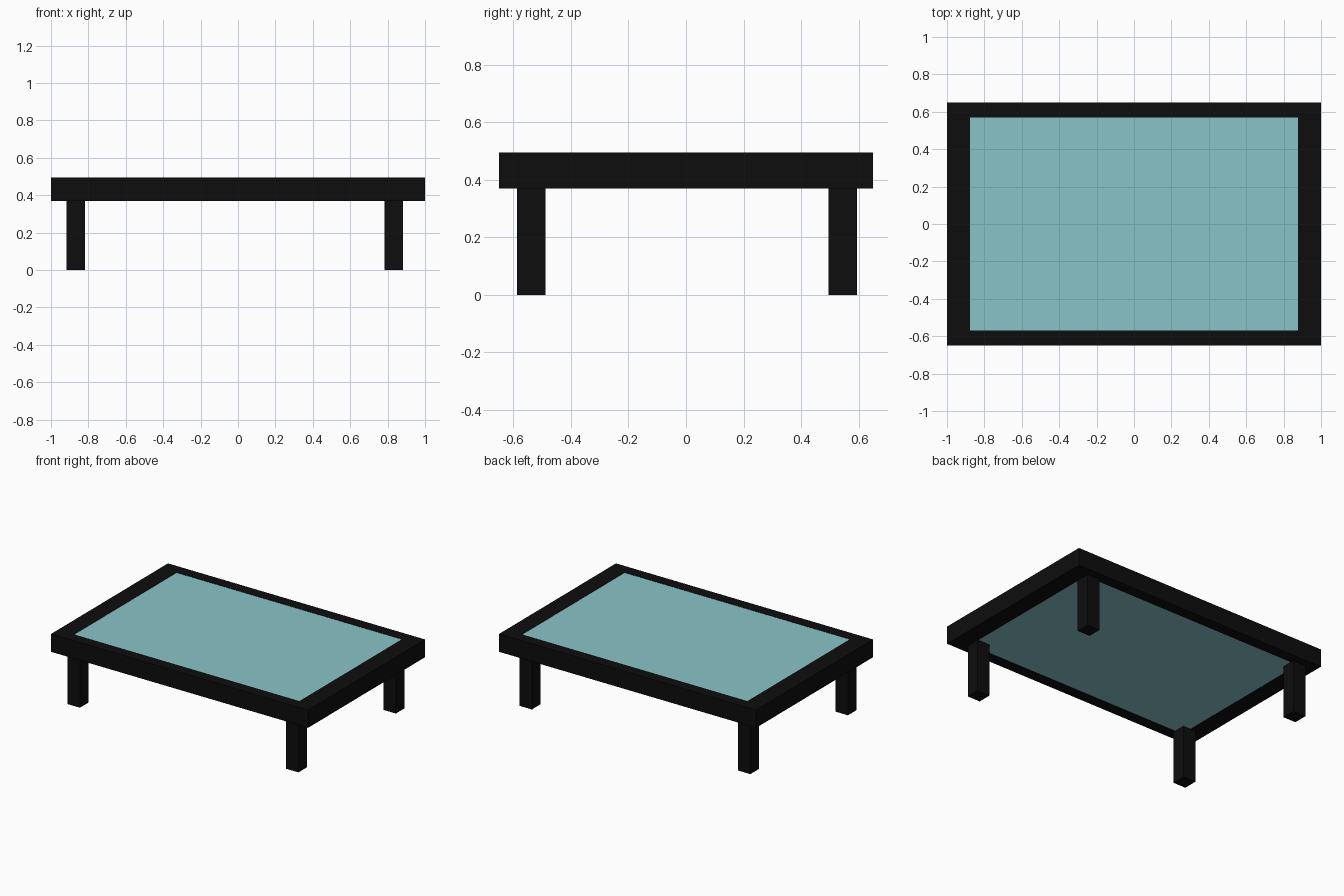
import bpy, bmesh
from mathutils import Vector

if "Cube" in bpy.data.objects:
    bpy.data.objects.remove(bpy.data.objects["Cube"])


def material(name, color):
    m = bpy.data.materials.new(name)
    m.diffuse_color = (*color, 1)
    m.use_nodes = True
    m.node_tree.nodes["Principled BSDF"].inputs["Base Color"].default_value = m.diffuse_color
    return m


def add_object(name, bm, mat):
    bmesh.ops.recalc_face_normals(bm, faces=bm.faces[:])
    mesh = bpy.data.meshes.new(name)
    bm.to_mesh(mesh)
    bm.free()
    mesh.materials.append(mat)
    obj = bpy.data.objects.new(name, mesh)
    bpy.context.collection.objects.link(obj)
    return obj


def box(name, lo, hi, mat):
    lo, hi = Vector(lo), Vector(hi)
    bm = bmesh.new()
    bmesh.ops.create_cube(bm, size=1)
    bmesh.ops.scale(bm, vec=hi - lo, verts=bm.verts)
    bmesh.ops.translate(bm, vec=(lo + hi) / 2, verts=bm.verts)
    return add_object(name, bm, mat)


black = material("black", (0.004, 0.004, 0.004))
glass = material("pale_teal", (0.25, 0.55, 0.58))

BOTTOM, TOP = 0.369, 0.494
IN_X, IN_Y = 0.877, 0.57

# Rectangular frame: flat ring extruded upwards
bm = bmesh.new()
signs = [(-1, -1), (1, -1), (1, 1), (-1, 1)]
outer = [bm.verts.new((sx, 0.65 * sy, BOTTOM)) for sx, sy in signs]
inner = [bm.verts.new((IN_X * sx, IN_Y * sy, BOTTOM)) for sx, sy in signs]
for i in range(4):
    j = (i + 1) % 4
    bm.faces.new((outer[i], outer[j], inner[j], inner[i]))
ext = bmesh.ops.extrude_face_region(bm, geom=bm.faces[:], use_keep_orig=True)
bmesh.ops.translate(bm, vec=(0, 0, TOP - BOTTOM),
                    verts=[v for v in ext["geom"] if isinstance(v, bmesh.types.BMVert)])
add_object("table_frame", bm, black)

# Glass panel filling the frame
box("glass_panel", (-IN_X, -IN_Y, BOTTOM + 0.002), (IN_X, IN_Y, TOP - 0.002), glass)

# Four square legs, set slightly off centre
for side, x in (("left", -0.917), ("right", 0.783)):
    for end, y in (("front", -0.587), ("back", 0.496)):
        box(f"{end}_{side}_leg", (x, y, 0), (x + 0.098, y + 0.098, BOTTOM + 0.004), black)
